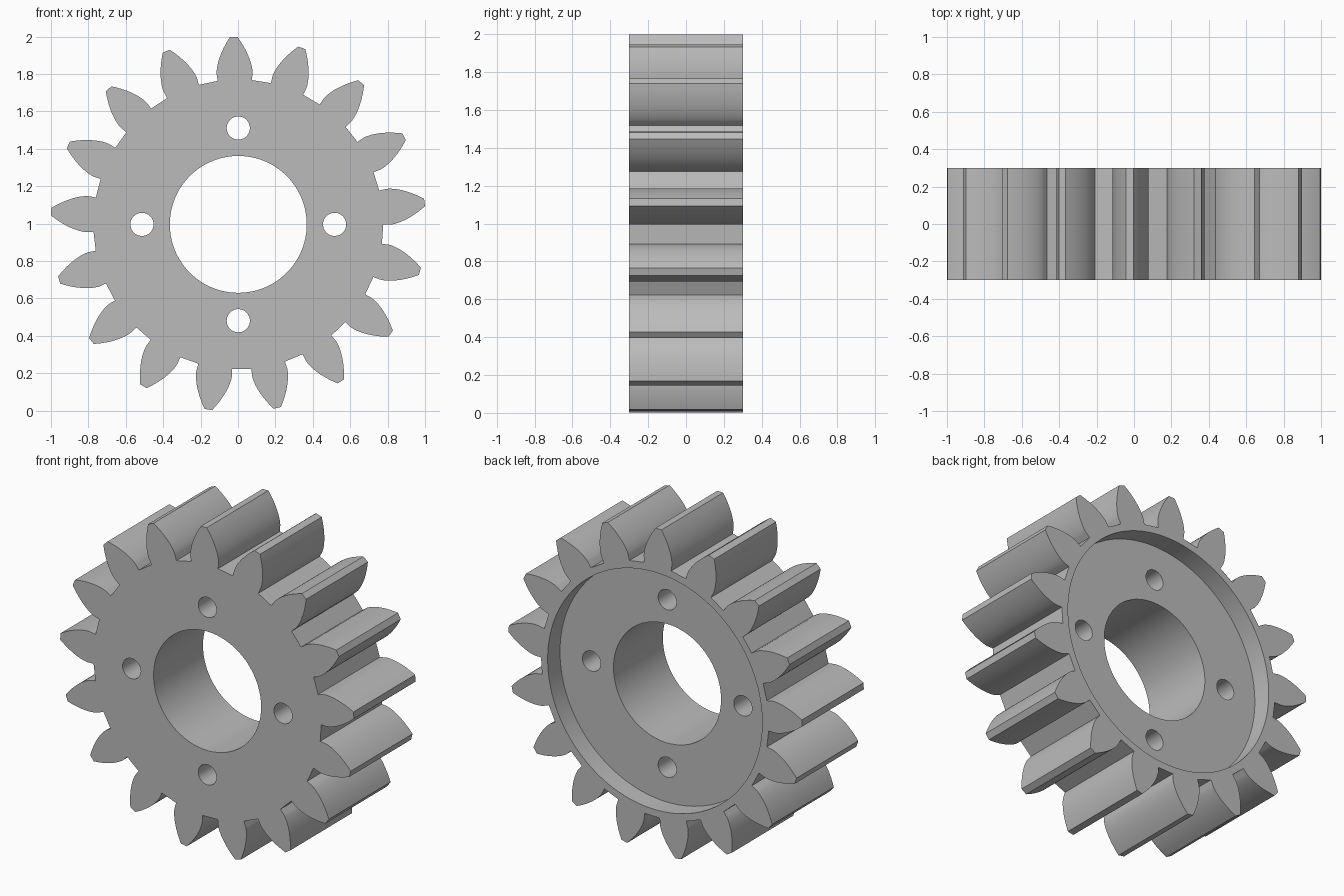
import bpy
import bmesh
from math import sin, cos, tan, acos, pi, radians, sqrt
from mathutils import Matrix, Vector

TEETH = 17
TIP, BASE, ROOT = 1.003, 0.811, 0.775      # outline radii
HALF_BASE = 0.1185                         # half tooth angle at the base circle
PHASE = radians(91.4)
HALF_DEPTH = 0.30
CENTRE = Vector((0.0015, 0.0, 0.996))
FLANK_STEPS = 14

if "Cube" in bpy.data.objects:
    bpy.data.objects.remove(bpy.data.objects["Cube"], do_unlink=True)

steel = bpy.data.materials.new("plain_grey")
steel.use_nodes = True
grey = (0.5, 0.5, 0.5, 1.0)
steel.diffuse_color = grey
steel.node_tree.nodes["Principled BSDF"].inputs["Base Color"].default_value = grey


def add_object(name, bm):
    mesh = bpy.data.meshes.new(name)
    bmesh.ops.recalc_face_normals(bm, faces=bm.faces)
    bm.to_mesh(mesh)
    bm.free()
    mesh.materials.append(steel)
    obj = bpy.data.objects.new(name, mesh)
    bpy.context.collection.objects.link(obj)
    return obj


def on_wheel(radius, angle, y=0.0):
    return CENTRE + Vector((radius * cos(angle), y, radius * sin(angle)))


def involute_half_angle(radius):
    pressure = acos(min(1.0, BASE / radius))
    return HALF_BASE - (tan(pressure) - pressure)


# Half of one tooth: radial foot, then involute flank up to the tip
flank = [(ROOT, HALF_BASE)]
for i in range(FLANK_STEPS + 1):
    t = i / FLANK_STEPS
    r = BASE + (TIP - BASE) * t ** 1.5
    flank.append((r, involute_half_angle(r)))

# Whole outline, one mirrored tooth at a time
outline = []
for n in range(TEETH):
    mid = PHASE + n * 2 * pi / TEETH
    outline += [(r, mid - a) for r, a in flank]
    outline += [(r, mid + a) for r, a in reversed(flank)]

# Gear body extruded along y
bm = bmesh.new()
front = bm.faces.new([bm.verts.new(on_wheel(r, a, -HALF_DEPTH)) for r, a in outline])
grown = bmesh.ops.extrude_face_region(bm, geom=[front], use_keep_orig=True)
moved = [v for v in grown["geom"] if isinstance(v, bmesh.types.BMVert)]
bmesh.ops.translate(bm, verts=moved, vec=(0, 2 * HALF_DEPTH, 0))
gear = add_object("gear_body", bm)


def cut_round(name, radius, centre, depth, sides):
    """Subtract a cylinder lying along y from the gear."""
    bm = bmesh.new()
    place = Matrix.Translation(centre) @ Matrix.Rotation(pi / 2, 4, "X")
    bmesh.ops.create_cone(bm, cap_ends=True, segments=sides, radius1=radius,
                          radius2=radius, depth=depth, matrix=place)
    cutter = add_object(name, bm)
    cutter.hide_render = True
    mod = gear.modifiers.new(name, "BOOLEAN")
    mod.operation = "DIFFERENCE"
    mod.solver = "EXACT"
    mod.object = cutter
    bpy.context.view_layer.objects.active = gear
    bpy.ops.object.modifier_apply(modifier=name)
    bpy.data.objects.remove(cutter, do_unlink=True)


# Shallow round recess in the back face
cut_round("recess_cutter", 0.73, CENTRE + Vector((0, HALF_DEPTH, 0)), 0.24, 128)

# Central bore and four bolt holes
cut_round("bore_cutter", 0.366, CENTRE, 1.0, 96)
for k in range(4):
    cut_round("bolt_hole_cutter", 0.062, on_wheel(0.515, k * pi / 2), 1.0, 40)

# Smooth flanks and bores, crisp edges
bpy.ops.object.select_all(action="DESELECT")
gear.select_set(True)
bpy.context.view_layer.objects.active = gear
bpy.ops.object.shade_smooth_by_angle(angle=radians(25))
